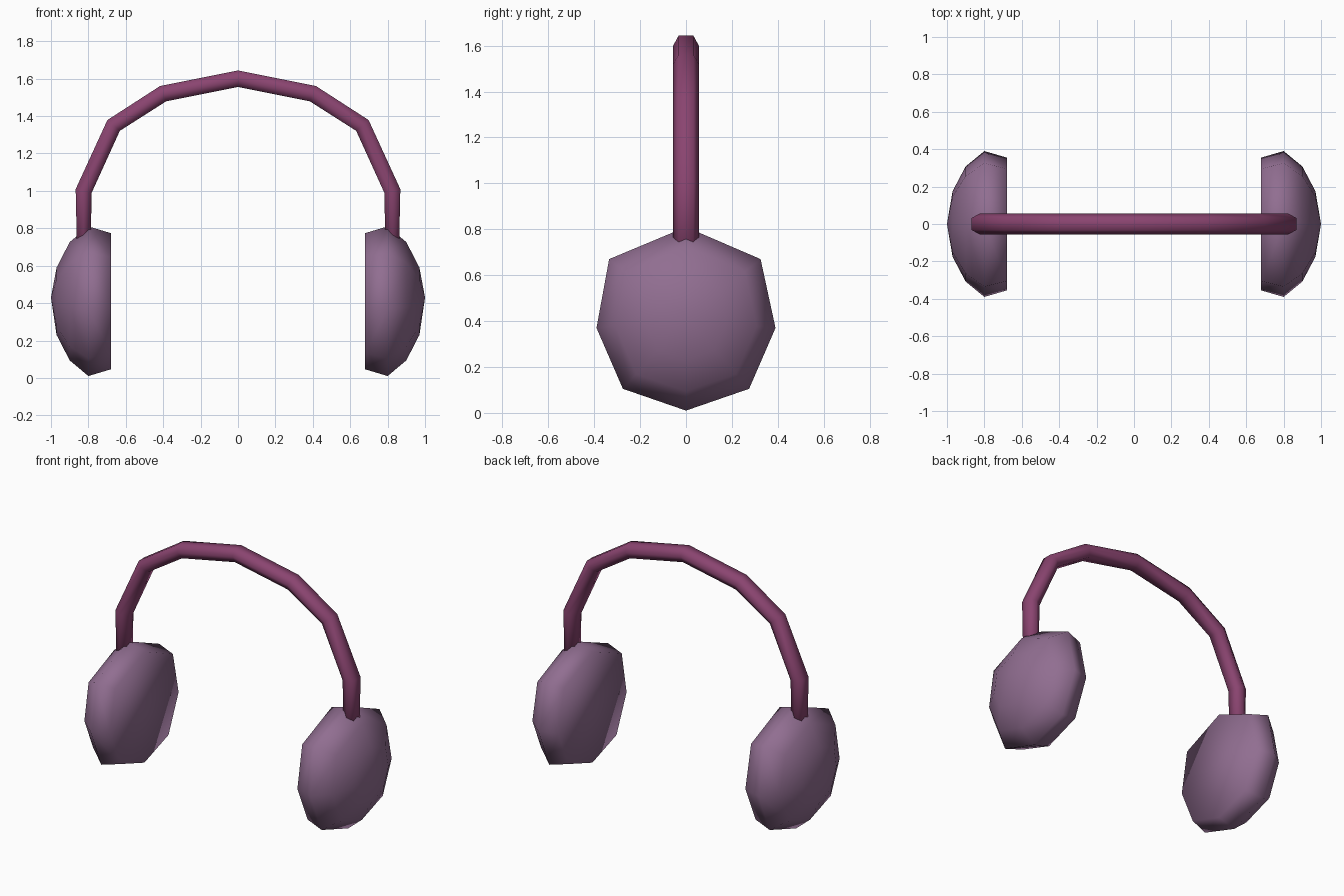
import bpy, bmesh
from mathutils import Vector

cube = bpy.data.objects.get("Cube")
if cube:
    bpy.data.objects.remove(cube, do_unlink=True)


def material(name, rgb):
    m = bpy.data.materials.new(name)
    m.use_nodes = True
    m.diffuse_color = (*rgb, 1)
    m.node_tree.nodes["Principled BSDF"].inputs["Base Color"].default_value = (*rgb, 1)
    return m


def skin(name, rings, mat, tip=None):
    """Bridge closed rings of points; close the ends with a fan to a tip or a cap."""
    bm = bmesh.new()
    loops = [[bm.verts.new(p) for p in ring] for ring in rings]
    n = len(loops[0])
    for a, b in zip(loops, loops[1:]):
        for i in range(n):
            j = (i + 1) % n
            bm.faces.new((a[i], a[j], b[j], b[i]))
    bm.faces.new(loops[0])
    if tip:
        t = bm.verts.new(tip)
        for i in range(n):
            bm.faces.new((loops[-1][i], loops[-1][(i + 1) % n], t))
    else:
        bm.faces.new(loops[-1])
    bmesh.ops.recalc_face_normals(bm, faces=bm.faces)
    for f in bm.faces:
        f.smooth = True
    mesh = bpy.data.meshes.new(name)
    bm.to_mesh(mesh)
    bm.free()
    mesh.materials.append(mat)
    obj = bpy.data.objects.new(name, mesh)
    bpy.context.collection.objects.link(obj)
    return obj


mauve = material("dusty mauve", (0.283, 0.156, 0.283))
plum = material("plum", (0.255, 0.058, 0.162))

# Ear cups: an eight-sided outline, domed outwards and flat towards the ear
mid_z = 0.41
outline = [(0, 0.4), (0.325, 0.26), (0.39, -0.04), (0.275, -0.305),
           (0, -0.4), (-0.275, -0.305), (-0.39, -0.04), (-0.335, 0.26)]
profile = [(0.68, 0.91), (0.80, 1.0), (0.90, 0.79), (0.97, 0.45)]
for side, label in ((1, "left"), (-1, "right")):
    rings = [[(side * x, y * s, mid_z + z * s) for y, z in outline] for x, s in profile]
    skin(label + "_ear_cup", rings, mauve, tip=(side, 0, 0.43))

# Headband: a flattened hexagon swept along a faceted arch
half = [(0.825, 0.60), (0.825, 1.0), (0.665, 1.35), (0.40, 1.52)]
path = [Vector((-x, 0, z)) for x, z in half] + [Vector((0, 0, 1.6))]
path += [Vector((x, 0, z)) for x, z in reversed(half)]
section = [(0.056, 0), (0.032, 1), (-0.032, 1), (-0.056, 0), (-0.032, -1), (0.032, -1)]
rings = []
for i, p in enumerate(path):
    into = (p - path[max(i - 1, 0)]).normalized()
    out = (path[min(i + 1, len(path) - 1)] - p).normalized()
    tangent = (into + out).normalized()
    normal = Vector((-tangent.z, 0, tangent.x))
    thick = 0.034 if i in (0, len(path) - 1) else 0.044
    rings.append([p + normal * (thick * h) + Vector((0, y, 0)) for y, h in section])
skin("headband", rings, plum)
